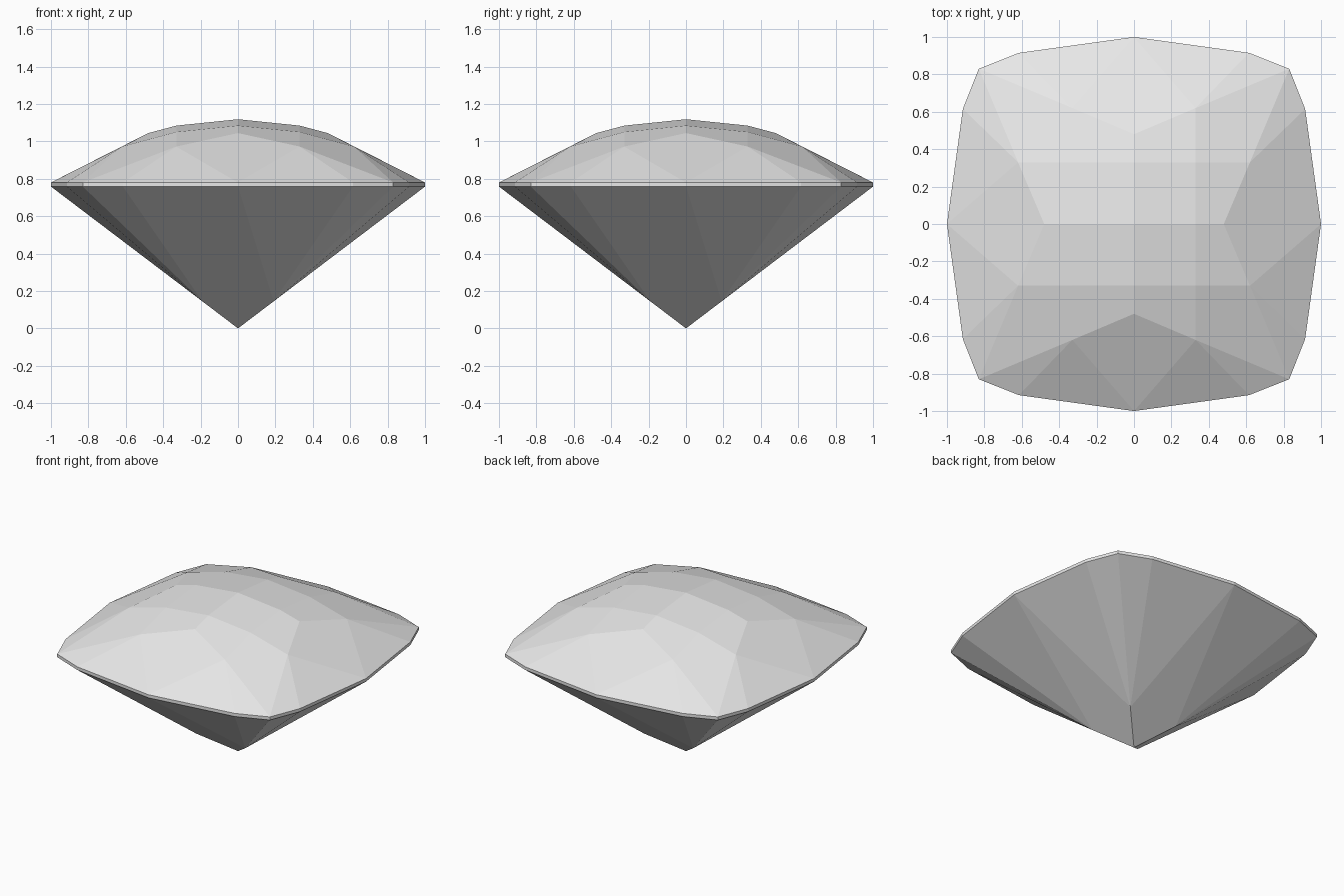
import bpy
import bmesh
from math import pi
from mathutils import Matrix, Vector

cube = bpy.data.objects.get("Cube")
if cube:
    bpy.data.objects.remove(cube, do_unlink=True)

# Single stone colour
stone = bpy.data.materials.new("pale_grey_stone")
stone.use_nodes = True
colour = (0.8, 0.8, 0.8, 1)
stone.diffuse_color = colour
stone.node_tree.nodes["Principled BSDF"].inputs["Base Color"].default_value = colour

GIRDLE_TOP, GIRDLE_BASE = 0.78, 0.758


def swap(p):
    """Reflect a point across the diagonal."""
    return Vector((p[1], p[0], p[2]))


def flip(p):
    """Reflect a point across the x axis."""
    return Vector((p[0], -p[1], p[2]))


# Crown points of one quadrant
peak = Vector((0, 0, 1.118))
top_mid = Vector((0.33, 0, 1.084))
top_corner = Vector((0.33, 0.33, 1.05))
star_tip = Vector((0.48, 0, 1.044))
star_side = Vector((0.62, 0.33, 0.972))

# Girdle outline, from side middle to diagonal corner
side = Vector((1, 0, GIRDLE_TOP))
shoulder = Vector((0.915, 0.615, GIRDLE_TOP))
corner = Vector((0.83, 0.83, GIRDLE_TOP))

# Pavilion points
culet = Vector((0, 0, 0))
keel = Vector((0.19, 0.19, 0.19 * GIRDLE_BASE))


def lower(p):
    return Vector((p.x, p.y, GIRDLE_BASE))


# Facets on the symmetry axes
facets = [
    [peak, top_mid, top_corner, swap(top_mid)],
    [top_corner, star_side, corner, swap(star_side)],
    [star_tip, flip(star_side), side, star_side],
    [culet, keel, lower(side), flip(keel)],
]

# Facets repeated either side of the diagonal
half = [
    [top_mid, star_tip, star_side, top_corner],
    [star_side, side, shoulder],
    [star_side, shoulder, corner],
]
for a, b in ((side, shoulder), (shoulder, corner)):
    half.append([a, b, lower(b), lower(a)])
    half.append([keel, lower(a), lower(b)])
for f in half:
    facets += [f, [swap(p) for p in f]]

# Turn the quadrant four times and weld the seams
bm = bmesh.new()
for quarter in range(4):
    turn = Matrix.Rotation(quarter * pi / 2, 3, 'Z')
    for f in facets:
        bm.faces.new([bm.verts.new(turn @ p) for p in f])
bmesh.ops.remove_doubles(bm, verts=bm.verts, dist=0.001)
bmesh.ops.recalc_face_normals(bm, faces=bm.faces)

mesh = bpy.data.meshes.new("cut_gem")
bm.to_mesh(mesh)
bm.free()
mesh.materials.append(stone)
gem = bpy.data.objects.new("cut_gem", mesh)
bpy.context.collection.objects.link(gem)
